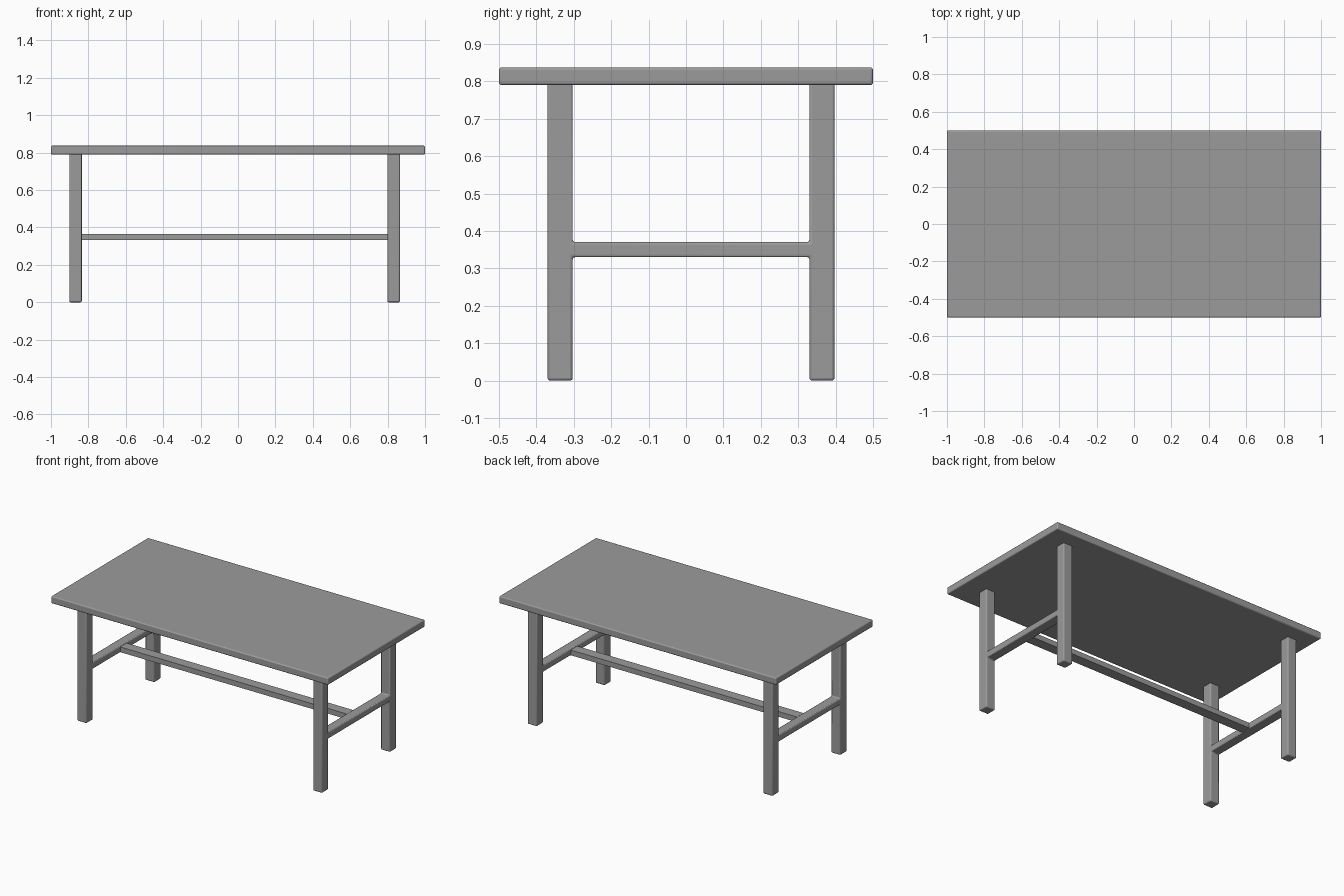
import bpy, bmesh
from mathutils import Vector

cube = bpy.data.objects.get("Cube")
if cube:
    bpy.data.objects.remove(cube)

grey = bpy.data.materials.new("plain_grey")
grey.use_nodes = True
colour = (0.33, 0.33, 0.33, 1)
grey.diffuse_color = colour
grey.node_tree.nodes["Principled BSDF"].inputs["Base Color"].default_value = colour


def prism(name, outline, x0, x1, bevel):
    """Extrude a (y, z) outline from x0 to x1 and round its edges."""
    bm = bmesh.new()
    face = bm.faces.new([bm.verts.new((x0, y, z)) for y, z in outline])
    grown = bmesh.ops.extrude_face_region(bm, geom=[face])["geom"]
    verts = [v for v in grown if isinstance(v, bmesh.types.BMVert)]
    bmesh.ops.translate(bm, verts=verts, vec=Vector((x1 - x0, 0, 0)))
    bmesh.ops.recalc_face_normals(bm, faces=bm.faces)
    mesh = bpy.data.meshes.new(name)
    bm.to_mesh(mesh)
    bm.free()
    mesh.materials.append(grey)
    obj = bpy.data.objects.new(name, mesh)
    bpy.context.collection.objects.link(obj)
    if bevel:
        mod = obj.modifiers.new("rounded_edges", "BEVEL")
        mod.width = bevel
        mod.segments = 3
        mod.limit_method = "ANGLE"
    bpy.ops.object.select_all(action="DESELECT")
    obj.select_set(True)
    bpy.context.view_layer.objects.active = obj
    bpy.ops.object.shade_smooth_by_angle()
    return obj


def rect(y0, y1, z0, z1):
    return [(y0, z0), (y1, z0), (y1, z1), (y0, z1)]


LEG = 0.067
FRONT, BACK = -0.37, 0.397        # outer faces of the legs
RAIL_LOW, RAIL_HIGH = 0.33, 0.37
TOP_LOW, TOP_HIGH = 0.79, 0.837
LEG_TOP = TOP_LOW + 0.02          # legs sink into the tabletop

# Tabletop
prism("tabletop", rect(-0.5, 0.5, TOP_LOW, TOP_HIGH), -1, 1, 0.007)

# End frames: two legs joined by a cross rail in one H shape
inner_f, inner_b = FRONT + LEG, BACK - LEG
h_shape = [(FRONT, 0), (inner_f, 0), (inner_f, RAIL_LOW), (inner_b, RAIL_LOW),
           (inner_b, 0), (BACK, 0), (BACK, LEG_TOP), (inner_b, LEG_TOP),
           (inner_b, RAIL_HIGH), (inner_f, RAIL_HIGH), (inner_f, LEG_TOP), (FRONT, LEG_TOP)]
right_x, left_x = -0.902, 0.799
for name, x in (("right_end_frame", right_x), ("left_end_frame", left_x)):
    prism(name, h_shape, x, x + LEG, 0.007)

# Long stretcher between the cross rails
mid = (FRONT + BACK) / 2
prism("stretcher", rect(mid - LEG / 2, mid + LEG / 2, RAIL_LOW + 0.002, RAIL_HIGH - 0.004),
      right_x + LEG / 2, left_x + LEG / 2, 0)
